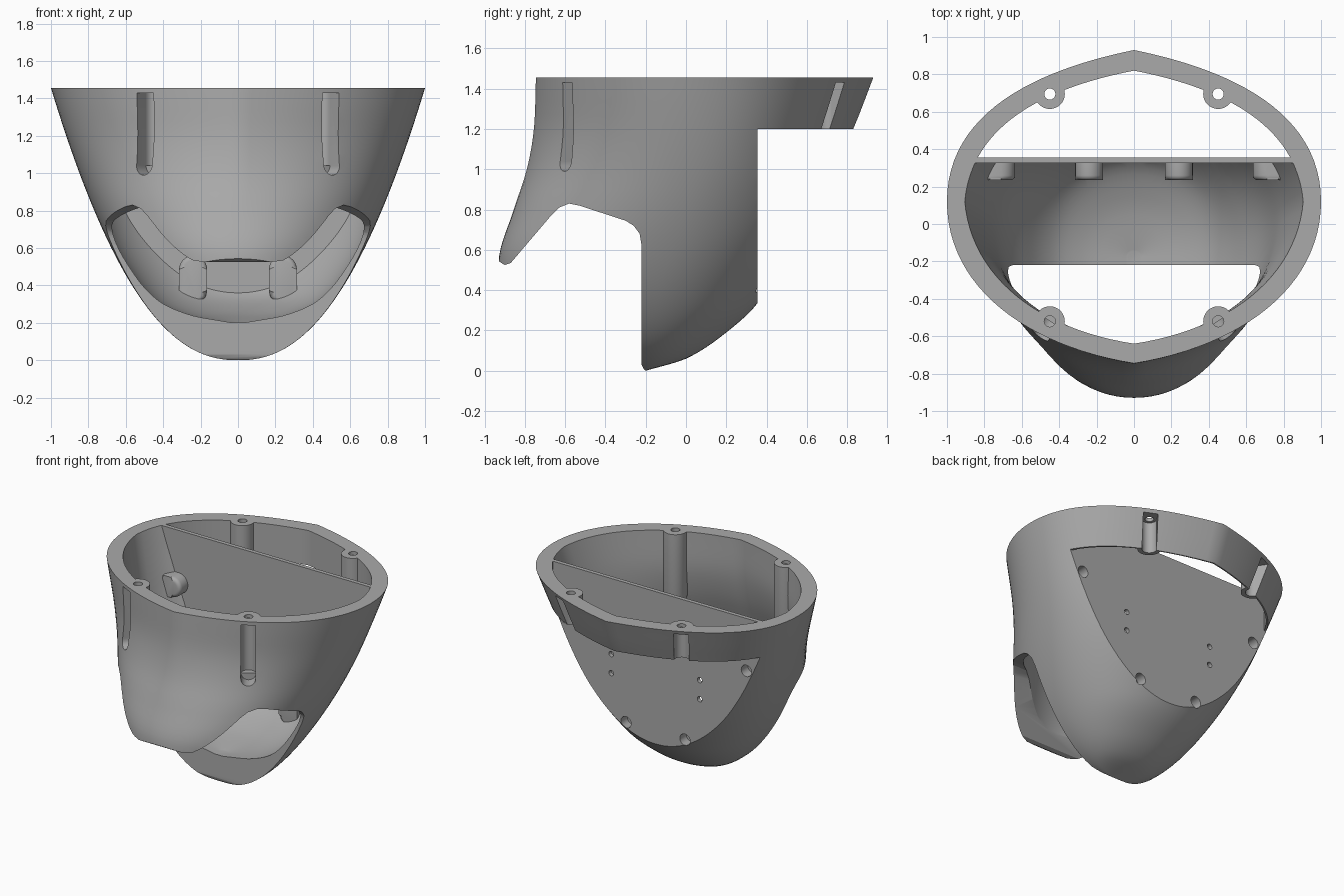
import bpy, bmesh, math
from mathutils import Vector

cube = bpy.data.objects.get("Cube")
if cube:
    bpy.data.objects.remove(cube, do_unlink=True)

TOP = 1.456
grey = bpy.data.materials.new("plain_grey")
grey.use_nodes = True
colour = (0.4, 0.4, 0.4, 1)
grey.diffuse_color = colour
grey.node_tree.nodes["Principled BSDF"].inputs["Base Color"].default_value = colour


def finish(bm, name):
    bmesh.ops.recalc_face_normals(bm, faces=bm.faces[:])
    mesh = bpy.data.meshes.new(name)
    bm.to_mesh(mesh)
    bm.free()
    mesh.materials.append(grey)
    obj = bpy.data.objects.new(name, mesh)
    bpy.context.collection.objects.link(obj)
    return obj


def curve(keys, z):
    """Smooth curve through (z, value) keys."""
    def slope(i):
        a, b = keys[max(i - 1, 0)], keys[min(i + 1, len(keys) - 1)]
        return (b[1] - a[1]) / (b[0] - a[0])
    i = max(k for k in range(len(keys) - 1) if k == 0 or keys[k][0] <= z)
    (z0, v0), (z1, v1) = keys[i], keys[i + 1]
    h = z1 - z0
    t = min(max((z - z0) / h, 0), 1)
    a, b = slope(i) * h, slope(i + 1) * h
    return v0 + a * t + (3 * (v1 - v0) - 2 * a - b) * t ** 2 + (2 * (v0 - v1) + a + b) * t ** 3


def section(z, width, mid, front, back, tilt):
    """Oval, widest at y = mid; pointed front and back at the top, round lower down."""
    r = min(max((1.25 - z) / 0.6, 0), 1)
    r = r * r * (3 - 2 * r)

    def arc(end, reach, x, y):
        d, n = end - mid, 24
        p = [Vector(q) for q in ((width, mid), (width * (tilt + (1 - tilt) * r), mid + d * reach),
                                 (width * (x + (0.59 - x) * r), mid + d * (y + (1 - y) * r)), (0, end))]
        return [sum(((math.comb(3, k) * (1 - t) ** (3 - k) * t ** k) * p[k] for k in range(4)), Vector((0, 0)))
                for t in (j / n for j in range(n + 1))]
    half = arc(front, 0.53, 0.57, 0.895)[::-1] + arc(back, 0.59, 0.52, 0.87)[1:]
    return half + [Vector((-p.x, p.y)) for p in half[-2:0:-1]]


def loft(name, low, width, mid, front, back, tilt, extra=0):
    levels = [low + (TOP - low) * (i / 40) ** 1.7 for i in range(41)]
    levels[0] = low + 0.001
    if extra:
        levels.append(TOP + extra)
    bm = bmesh.new()
    rings = []
    for z in levels:
        s = min(z, TOP)
        pts = section(s, width(s), curve(mid, s), curve(front, s), curve(back, s), tilt)
        rings.append([bm.verts.new((p.x, p.y, z)) for p in pts])
    for a, b in zip(rings, rings[1:]):
        for i in range(len(a)):
            j = (i + 1) % len(a)
            bm.faces.new((a[i], a[j], b[j], b[i]))
    bm.faces.new(rings[0])
    bm.faces.new(rings[-1])
    return finish(bm, name)


def prism(name, pts, lo, hi, place, u, v, w, bevel=0):
    """Extrude a (u, v) profile along w from lo to hi."""
    u, v, w, place = Vector(u), Vector(v), Vector(w), Vector(place)
    bm = bmesh.new()
    ends = [[bm.verts.new(place + u * a + v * b + w * d) for a, b in pts] for d in (lo, hi)]
    caps = [bm.faces.new(e) for e in ends]
    for i in range(len(pts)):
        j = (i + 1) % len(pts)
        bm.faces.new((ends[0][i], ends[0][j], ends[1][j], ends[1][i]))
    if bevel:
        bmesh.ops.bevel(bm, geom=list(caps[0].edges), offset=bevel, segments=4,
                        profile=0.5, affect='EDGES')
    return finish(bm, name)


def arch(cx, cy, r, start, n=12):
    return [(cx + r * math.cos(start + math.pi * i / n), cy + r * math.sin(start + math.pi * i / n))
            for i in range(n + 1)]


def stadium(half, r):
    return arch(0, half, r, 0) + arch(0, -half, r, math.pi)


def disc(r, n=32):
    return [(r * math.cos(math.tau * i / n), r * math.sin(math.tau * i / n)) for i in range(n)]


def cut(target, tool):
    mod = target.modifiers.new("cut", 'BOOLEAN')
    mod.operation, mod.solver, mod.object = 'DIFFERENCE', 'EXACT', tool
    bpy.context.view_layer.objects.active = target
    bpy.ops.object.modifier_apply(modifier=mod.name)
    bpy.data.objects.remove(tool, do_unlink=True)


X, Y, Z = (1, 0, 0), (0, 1, 0), (0, 0, 1)
WIDE = [(-2, -1), (2, -1), (2, 3), (-2, 3)]

# Outer shell and the hollow inside it
mid = [(0, -0.2), (0.33, -0.15), (0.7, -0.04), (1, 0.05), (TOP, 0.12)]
shell = loft("shell", 0, lambda z: (z / TOP) ** 0.44, mid,
             [(0, -0.3), (0.1, -0.62), (0.3, -0.87), (0.54, -0.93), (0.8, -0.855), (1, -0.79),
              (1.2, -0.755), (TOP, -0.745)],
             [(0, -0.2), (0.06, 0), (0.19, 0.2), (0.335, 0.355), (0.7, 0.6), (1.2, 0.83), (TOP, 0.93)], 1)
inner_width = [(0.2, 0.03), (0.24, 0.25), (0.32, 0.43), (0.5, 0.59), (0.7, 0.7), (1, 0.785), (TOP, 0.905)]
hollow = loft("hollow", 0.2, lambda z: curve(inner_width, z), mid,
              [(0.2, -0.28), (0.25, -0.6), (0.35, -0.76), (0.54, -0.82), (0.8, -0.745), (1, -0.685),
               (1.2, -0.65), (TOP, -0.64)],
              [(0.2, -0.15), (0.25, 0.1), (0.36, 0.325), (0.7, 0.52), (1.2, 0.73), (TOP, 0.82)], 0.96, 0.2)

# Upright hollow behind the plate, inside the rear rim
rim = [tuple(p) for p in section(TOP, 0.905, 0.12, -0.64, 0.82, 0.96)]
rear_hollow = prism("rear_hollow", rim, 1, 1.7, (0, 0, 0), X, Y, Z)
cut(hollow, prism("rear_half", WIDE, 0.325, 3, (0, 0, 0), X, Z, Y))
cut(rear_hollow, prism("front_half", WIDE, -3, 0.355, (0, 0, 0), X, Z, Y))

# Keep the screw columns and screw pads out of the hollows
COLUMNS = [(s * 0.45, y) for s in (-1, 1) for y in (-0.52, 0.695)]
PADS = [(s * x, z) for s in (-1, 1) for x, z in ((0.24, 0.43), (0.74, 1.07))]
for x, y in COLUMNS:
    cut(hollow if y < 0 else rear_hollow,
        prism("column", disc(0.08), 0.95, 2, (x, y, 0), X, Y, Z, 0.03))
for x, z in PADS:
    low = z < 0.6
    u, v = (X, Z) if low else (Z, X)
    cut(hollow, prism("pad", stadium(0.055 if low else 0.03, 0.075), 0.235, 0.34, (x, 0, z), u, v, Y, 0.025))
cut(shell, hollow)
cut(shell, rear_hollow)

# Mouth opening, cut straight through from side to side
mouth = [(-1.2, -0.2), (-1.2, 0.56), (-0.94, 0.55), (-0.9, 0.525), (-0.87, 0.535), (-0.67, 0.77),
         (-0.63, 0.81), (-0.58, 0.83), (-0.53, 0.82), (-0.3, 0.745), (-0.26, 0.72), (-0.23, 0.68),
         (-0.22, 0.62), (-0.22, 0.03), (-0.21, 0.01), (-0.19, -0.01), (-0.19, -0.2)]
cut(shell, prism("mouth", mouth, -1.5, 1.5, (0, 0, 0), Y, Z, X))

# Space below the rear rim
cut(shell, prism("rear_space", [(-2, -1), (2, -1), (2, 1.2), (-2, 1.2)], 0.355, 2, (0, 0, 0), X, Z, Y))

# Screw channels in the columns, open to the outside, with a hole through the rim
for x, y in COLUMNS:
    end = 1.04 if y < 0 else 1.1
    out = Vector((math.copysign(0.55, x), math.copysign(0.83, y), 0)).normalized()
    side = Vector((-out.y, out.x, 0))
    slot = [(0.05, 1.43), (-0.05, 1.43)] + arch(0, end, 0.05, math.pi)
    cut(shell, prism("slot", slot, 0, 0.3, (x, y, 0), side, Z, out))
    cut(shell, prism("channel", disc(0.0495, 24), end, 1.43, (x, y, 0), X, Y, Z))
    cut(shell, prism("rim_hole", disc(0.03, 20), 1.4, 2, (x, y, 0), X, Y, Z))

# Screw holes in the rear plate
for x, z in PADS:
    cut(shell, prism("pad_hole", disc(0.042, 24), 0.28, 0.5, (x, 0, z), X, Z, Y))
for s in (-1, 1):
    for z in (0.76, 0.9):
        cut(shell, prism("small_hole", disc(0.02, 16), 0.3, 0.5, (s * 0.36, 0, z), X, Z, Y))

# Smooth shading with sharp edges kept
bpy.ops.object.select_all(action='DESELECT')
shell.select_set(True)
bpy.context.view_layer.objects.active = shell
bpy.ops.object.shade_smooth_by_angle(angle=math.radians(30))
